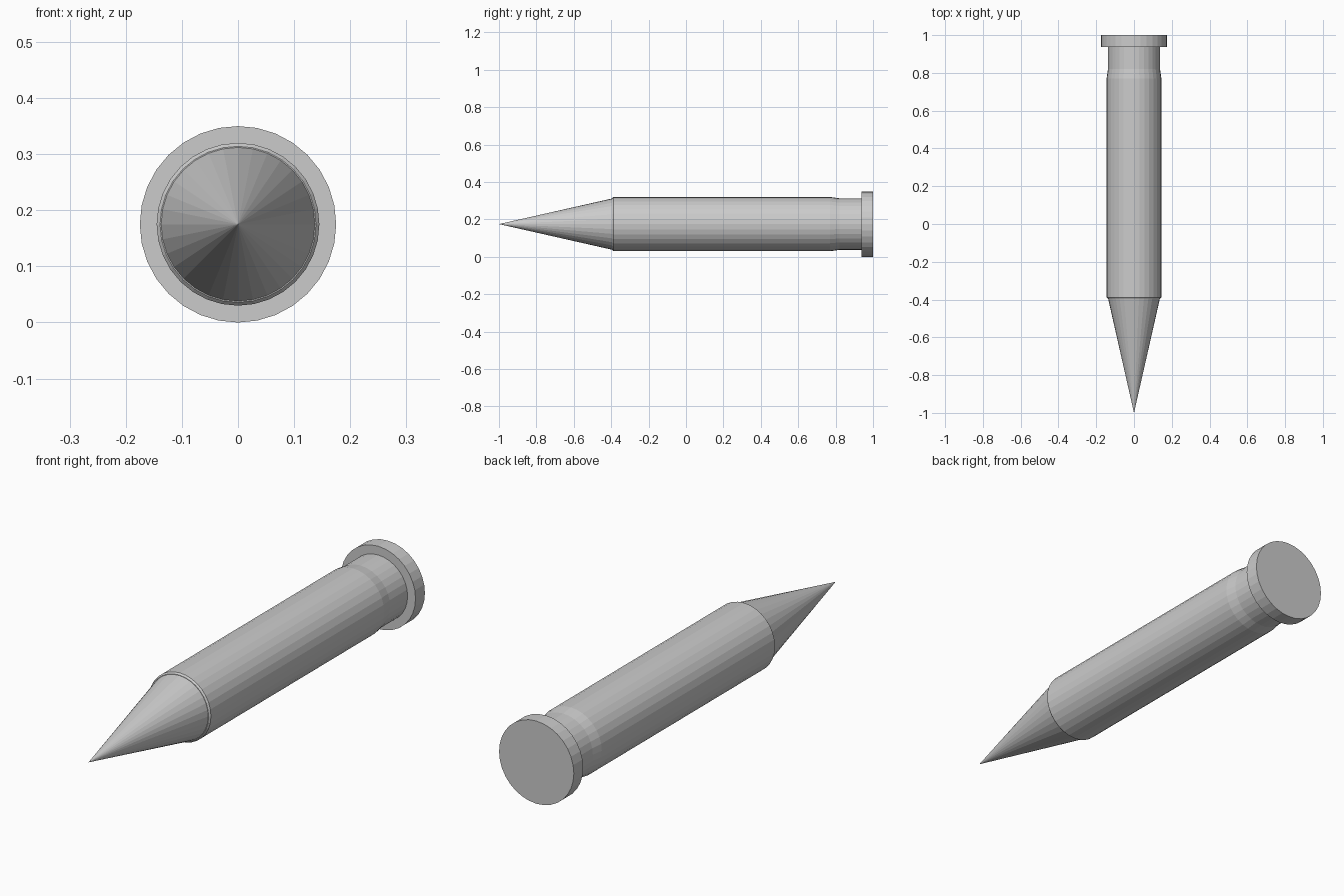
import bpy
import bmesh
from math import cos, sin, tau

SIDES = 32
AXIS_Z = 0.175

cube = bpy.data.objects.get("Cube")
if cube:
    bpy.data.objects.remove(cube, do_unlink=True)

grey = bpy.data.materials.new("plain grey")
grey.use_nodes = True
colour = (0.6, 0.6, 0.6, 1)
grey.diffuse_color = colour
grey.node_tree.nodes["Principled BSDF"].inputs["Base Color"].default_value = colour


def lathe(name, profile):
    """Turn (y, radius) points around the long axis; radius 0 makes a point."""
    bm = bmesh.new()
    rings = []
    for y, r in profile:
        count = SIDES if r else 1
        rings.append([bm.verts.new((r * cos(tau * i / SIDES), y,
                                    AXIS_Z + r * sin(tau * i / SIDES)))
                      for i in range(count)])
    for a, b in zip(rings, rings[1:]):
        for i in range(SIDES):
            j = (i + 1) % SIDES
            if len(a) == 1:
                bm.faces.new((a[0], b[i], b[j]))
            else:
                bm.faces.new((a[i], b[i], b[j], a[j]))
    # Close the flat ends
    for ring in (rings[0], rings[-1]):
        if len(ring) > 1:
            bm.faces.new(ring)
    bmesh.ops.recalc_face_normals(bm, faces=bm.faces)
    mesh = bpy.data.meshes.new(name)
    bm.to_mesh(mesh)
    bm.free()
    mesh.materials.append(grey)
    obj = bpy.data.objects.new(name, mesh)
    bpy.context.collection.objects.link(obj)
    return obj


# Pointed tip, chamfered shaft narrowing to a neck, and flat end flange
lathe("pointed_tip", [(-1, 0), (-0.395, 0.137)])
lathe("shaft", [(-0.395, 0.139), (-0.388, 0.145), (0.77, 0.145),
                (0.82, 0.138), (0.94, 0.138)])
lathe("end_flange", [(0.937, 0.175), (1, 0.175)])
